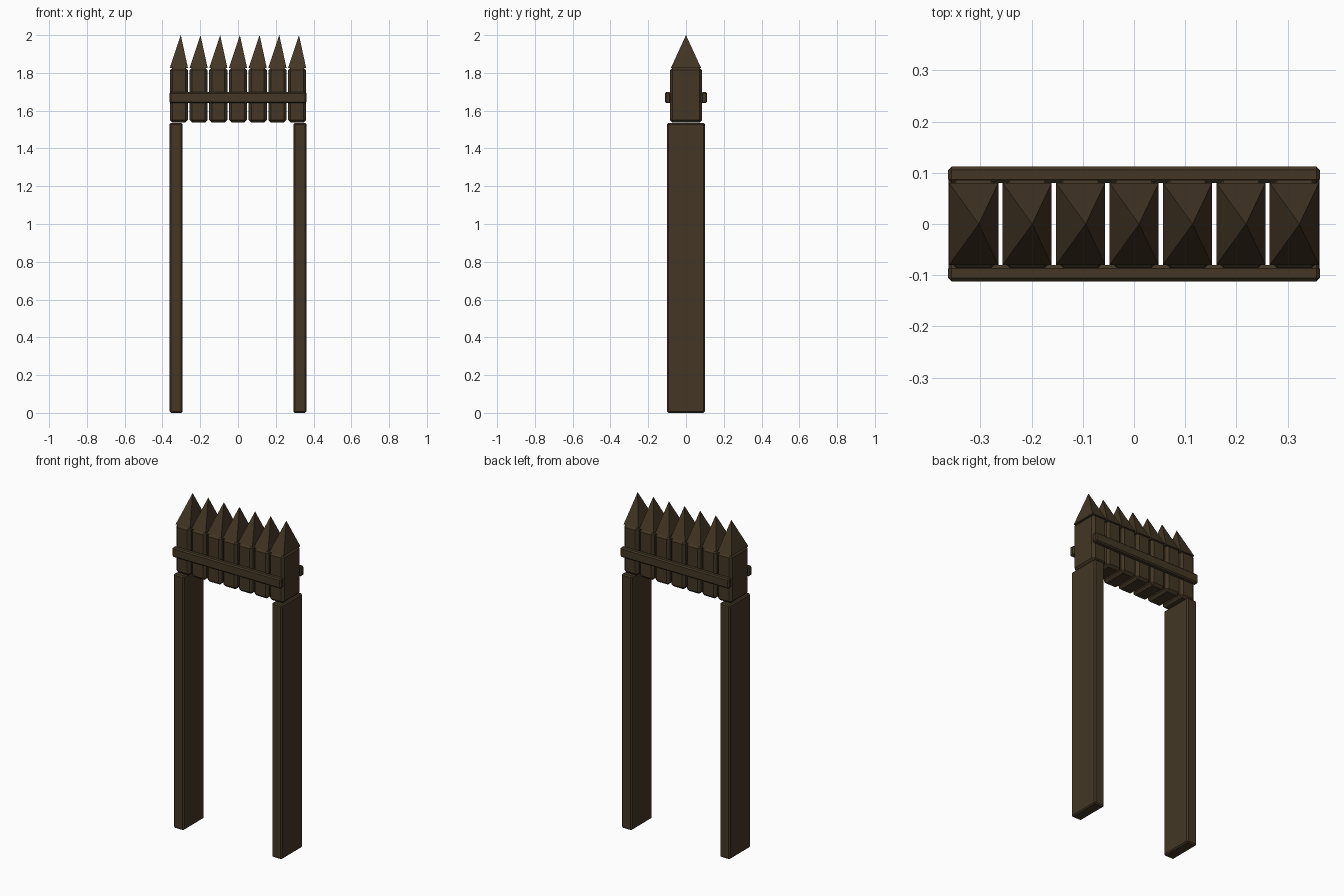
import bpy
import bmesh

if "Cube" in bpy.data.objects:
    bpy.data.objects.remove(bpy.data.objects["Cube"])

wood = bpy.data.materials.new("dark brown wood")
wood.diffuse_color = (0.056, 0.037, 0.018, 1)
wood.use_nodes = True
wood.node_tree.nodes["Principled BSDF"].inputs["Base Color"].default_value = wood.diffuse_color


def finish(name, bm):
    mesh = bpy.data.meshes.new(name)
    bmesh.ops.recalc_face_normals(bm, faces=bm.faces)
    bm.to_mesh(mesh)
    bm.free()
    mesh.materials.append(wood)
    obj = bpy.data.objects.new(name, mesh)
    bpy.context.collection.objects.link(obj)
    return obj


def beam(name, lo, hi, bevel):
    """Box between two corners with chamfered edges."""
    bm = bmesh.new()
    bmesh.ops.create_cube(bm, size=1)
    for v in bm.verts:
        v.co = [(lo[i] + hi[i]) / 2 + v.co[i] * (hi[i] - lo[i]) for i in range(3)]
    bmesh.ops.bevel(bm, geom=bm.edges[:], offset=bevel, segments=1, affect='EDGES')
    return finish(name, bm)


def spike(name, x, half_x, half_y, z0, z1, lean):
    """Four-sided point whose tip sits slightly off centre."""
    bm = bmesh.new()
    base = [bm.verts.new((x + sx * half_x, sy * half_y, z0))
            for sx, sy in ((-1, -1), (1, -1), (1, 1), (-1, 1))]
    tip = bm.verts.new((x + lean, 0, z1))
    bm.faces.new(base)
    for i in range(4):
        bm.faces.new((base[i], base[(i + 1) % 4], tip))
    return finish(name, bm)


# Two tall posts
for side, x in (("left", -0.328), ("right", 0.328)):
    beam(f"{side}_post", (x - 0.034, -0.1, 0), (x + 0.034, 0.1, 1.535), 0.007)

# Row of seven short stakes with pointed tips
for i in range(7):
    x = (i - 3) * 0.1043
    beam(f"stake_{i + 1}", (x - 0.048, -0.086, 1.537), (x + 0.048, 0.086, 1.828), 0.014)
    spike(f"stake_tip_{i + 1}", x, 0.048, 0.08, 1.826, 2.0, 0.01)

# Rails along the front and back of the stakes
for name, y0, y1 in (("front_rail", -0.112, -0.08), ("back_rail", 0.08, 0.112)):
    beam(name, (-0.363, y0, 1.64), (0.363, y1, 1.698), 0.007)
